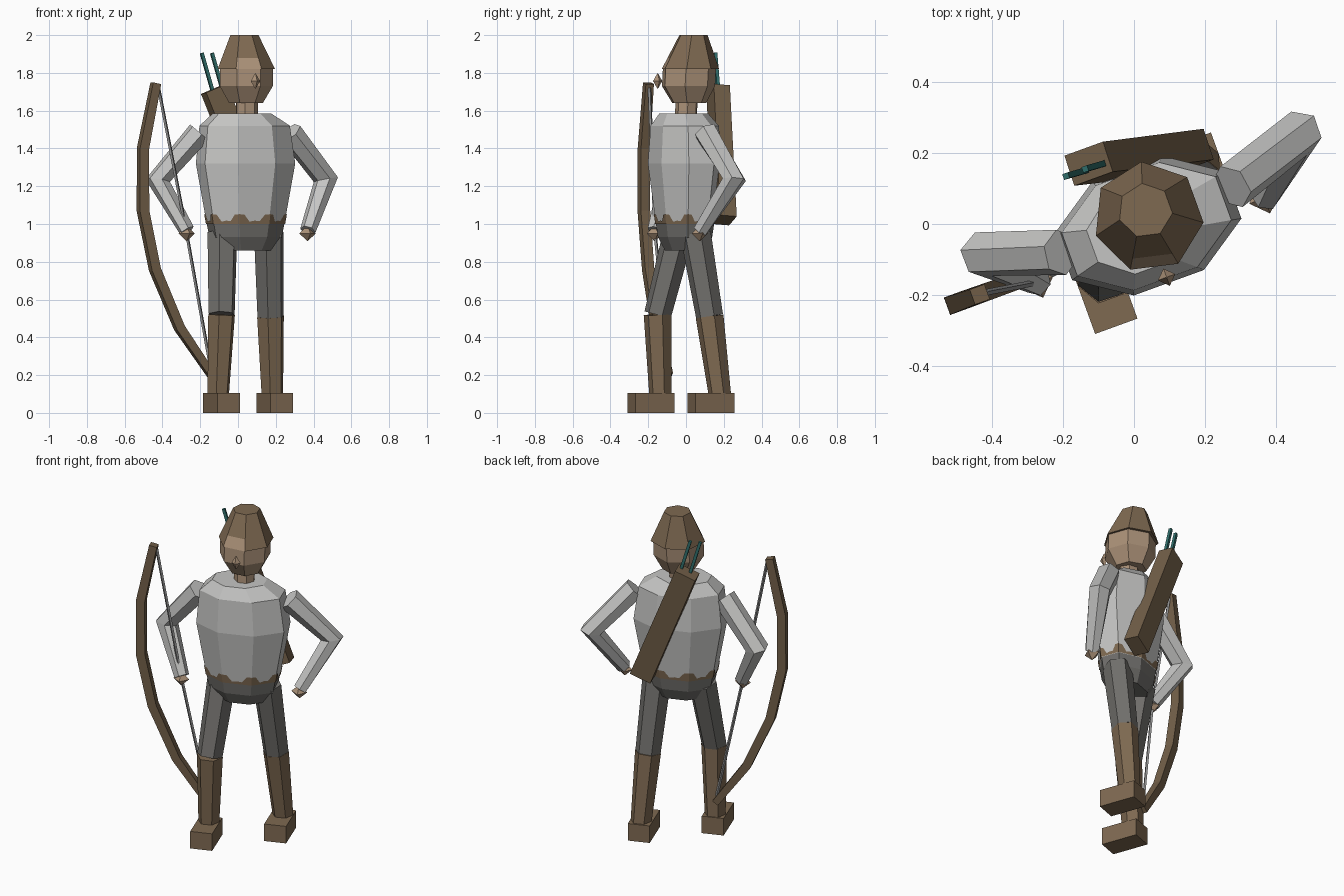
import bpy, bmesh, math
from mathutils import Vector, Matrix

if "Cube" in bpy.data.objects:
    bpy.data.objects.remove(bpy.data.objects["Cube"])

TURN = math.radians(20)          # the whole body is turned a little
ROT = Matrix.Rotation(TURN, 3, 'Z')
SIDE = ROT @ Vector((1, 0, 0))
BACK = ROT @ Vector((0, 1, 0))
CENTRE = Vector((0.04, -0.005, 0))


def mat(name, rgb):
    m = bpy.data.materials.new(name)
    m.diffuse_color = (*rgb, 1)
    m.use_nodes = True
    m.node_tree.nodes["Principled BSDF"].inputs["Base Color"].default_value = m.diffuse_color
    return m


SHIRT = mat("shirt_grey", (0.56, 0.56, 0.55))
PANTS = mat("trouser_grey", (0.165, 0.16, 0.15))
LEATHER = mat("leather_brown", (0.21, 0.142, 0.083))
WOOD = mat("wood_brown", (0.165, 0.112, 0.064))
SKIN = mat("skin", (0.40, 0.28, 0.185))
TEAL = mat("arrow_teal", (0.03, 0.16, 0.15))
CORD = mat("cord_grey", (0.30, 0.30, 0.30))


def loft(name, rings, *mats, rule=None, caps=True):
    """Skin a list of equal-length point rings; rule(band, side) picks the material."""
    bm = bmesh.new()
    loops = [[bm.verts.new(p) for p in r] for r in rings]
    n = len(loops[0])
    for b, (lo, hi) in enumerate(zip(loops, loops[1:])):
        for i in range(n):
            j = (i + 1) % n
            f = bm.faces.new((lo[i], lo[j], hi[j], hi[i]))
            f.material_index = rule(b, i) if rule else 0
    if caps:
        bm.faces.new(loops[0][::-1])
        top = bm.faces.new(loops[-1])
        top.material_index = rule(len(loops) - 2, -1) if rule else 0
    bmesh.ops.recalc_face_normals(bm, faces=bm.faces)
    me = bpy.data.meshes.new(name)
    bm.to_mesh(me)
    bm.free()
    for m in mats:
        me.materials.append(m)
    ob = bpy.data.objects.new(name, me)
    bpy.context.collection.objects.link(ob)
    return ob


def oval(z, a, b, n=8, dx=0.0):
    """Oval ring in the turned body frame, flat side to the front."""
    pts = []
    for i in range(n):
        t = 2 * math.pi * (i + 0.5) / n
        pts.append(CENTRE + ROT @ Vector((a * math.cos(t) + dx, b * math.sin(t), 0)) + Vector((0, 0, z)))
    return pts


def circle(c, r, n, start):
    return [Vector(c) + Vector((r * math.cos(start + 2 * math.pi * i / n),
                                r * math.sin(start + 2 * math.pi * i / n), 0)) for i in range(n)]


def tube_rings(path, radii, sides, ref, stretch=1.0, phase=0.0):
    path = [Vector(p) for p in path]
    rings = []
    for i, p in enumerate(path):
        t = (path[min(i + 1, len(path) - 1)] - path[max(i - 1, 0)]).normalized()
        u = (ref - t * ref.dot(t)).normalized()
        v = t.cross(u)
        rings.append([p + radii[i] * (u * math.cos(a) * stretch + v * math.sin(a))
                      for a in (2 * math.pi * (k + phase) / sides for k in range(sides))])
    return rings


def octahedron(name, c, r, h, m):
    c = Vector(c)
    rings = [circle(c + Vector((0, 0, z)), s, 4, TURN) for z, s in ((-h, 0.002), (0, r), (h, 0.002))]
    loft(name, rings, m)


# Tunic, ragged belt under its hem, and hips
loft("tunic", [oval(1.0, 0.215, 0.145), oval(1.32, 0.275, 0.185),
               oval(1.52, 0.25, 0.17, dx=-0.005), oval(1.585, 0.16, 0.125, dx=-0.02)], SHIRT)
low, high = oval(1.0, 0.219, 0.149), oval(1.32, 0.279, 0.189)
bottom, zigzag = [], []
for i in range(8):
    for k, z in enumerate((1.052, 1.05, 1.012, 1.018, 1.015, 1.05)):
        f = k / 6
        a, b = low[i].lerp(low[(i + 1) % 8], f), high[i].lerp(high[(i + 1) % 8], f)
        bottom.append(a)
        zigzag.append(a.lerp(b, (z - 1.0) / 0.32))
loft("ragged_belt", [bottom, zigzag], LEATHER, caps=False)
loft("hips", [oval(0.86, 0.15, 0.10), oval(0.93, 0.20, 0.135), oval(1.0, 0.215, 0.145)], PANTS)

# Legs: trousers to the knee, boots below, block feet
legs = {"left": [(-0.083, -0.04, 0.95), (-0.087, -0.15, 0.52), (-0.105, -0.135, 0.09)],
        "right": [(0.163, 0.05, 0.95), (0.172, 0.125, 0.51), (0.182, 0.18, 0.09)]}
feet = {"left": (-0.0875, -0.185), "right": (0.195, 0.133)}
for s, (hip, knee, ankle) in legs.items():
    loft(s + "_thigh", tube_rings([hip, knee], [0.083, 0.073], 6, SIDE), PANTS)
    loft(s + "_boot", tube_rings([knee, ankle], [0.075, 0.06], 6, SIDE), LEATHER)
    c = Vector((*feet[s], 0))
    foot = [c + SIDE * x * 0.0635 + BACK * y * 0.11 for x, y in ((-1, -1), (1, -1), (1, 1), (-1, 1))]
    loft(s + "_foot", [foot, [p + Vector((0, 0, 0.105)) for p in foot]], LEATHER)

# Arms: sleeve bent at the elbow, with a pointed hand
arms = {"left": [(-0.205, -0.08, 1.485), (-0.425, -0.085, 1.23), (-0.27, -0.163, 0.965)],
        "right": [(0.275, 0.105, 1.485), (0.465, 0.255, 1.235), (0.37, 0.075, 0.965)]}
for s, (sh, el, wr) in arms.items():
    loft(s + "_sleeve", tube_rings([sh, el, wr], [0.066, 0.066, 0.042], 6, BACK), SHIRT)
    octahedron(s + "_hand", (wr[0] - 0.002, wr[1] - 0.002, 0.95), 0.046, 0.04, SKIN)

# Neck, head, nose
loft("neck", [circle((0.045, 0.0, 1.56), 0.06, 7, 0.1), circle((0.045, 0.005, 1.66), 0.06, 7, 0.1)], SKIN)
A = math.radians(97)
loft("head", [circle((0.04, 0.015, 1.64), 0.092, 7, A), circle((0.04, 0.01, 1.73), 0.145, 7, A),
              circle((0.04, 0.015, 1.825), 0.145, 7, A)], SKIN)
octahedron("nose", (0.092, -0.15, 1.757), 0.026, 0.04, SKIN)

# Hat with an open forehead at the front
hat = [circle((0.04 - 0.008 * f, 0.02 + 0.018 * f, 1.82 + 0.18 * f), 0.157 - 0.08 * f, 7, A)
       for f in (0, 0.33, 1)]
loft("hat", hat, LEATHER, SKIN, rule=lambda band, side: int(band == 0 and side == 3))

# Bow and its string, in one upright plane


def bow_point(x, z):
    return Vector((x, -0.222 + (x + 0.5) * 0.36, z))


stave = [(-0.435, 1.745), (-0.503, 1.40), (-0.503, 1.07), (-0.44, 0.76), (-0.31, 0.45), (-0.14, 0.20)]
loft("bow", tube_rings([bow_point(*p) for p in stave],
                       [0.032, 0.036, 0.037, 0.036, 0.034, 0.028], 4, BACK, phase=0.5), WOOD)
loft("bow_string", tube_rings([bow_point(-0.42, 1.72), (-0.275, -0.165, 0.97), bow_point(-0.145, 0.24)],
                              [0.009] * 3, 4, BACK), CORD)

# Quiver across the back with two arrows
loft("quiver", tube_rings([(0.155, 0.205, 1.02), (-0.128, 0.17, 1.715)],
                          [0.09, 0.088], 4, BACK, stretch=0.72, phase=0.5), WOOD)
for k, (x, y) in enumerate(((-0.192, 0.135), (-0.138, 0.155))):
    loft(f"arrow_{k + 1}", tube_rings([(x + 0.07, y + 0.02, 1.66), (x, y, 1.905)],
                                      [0.012, 0.012], 4, BACK, phase=0.5), TEAL)
